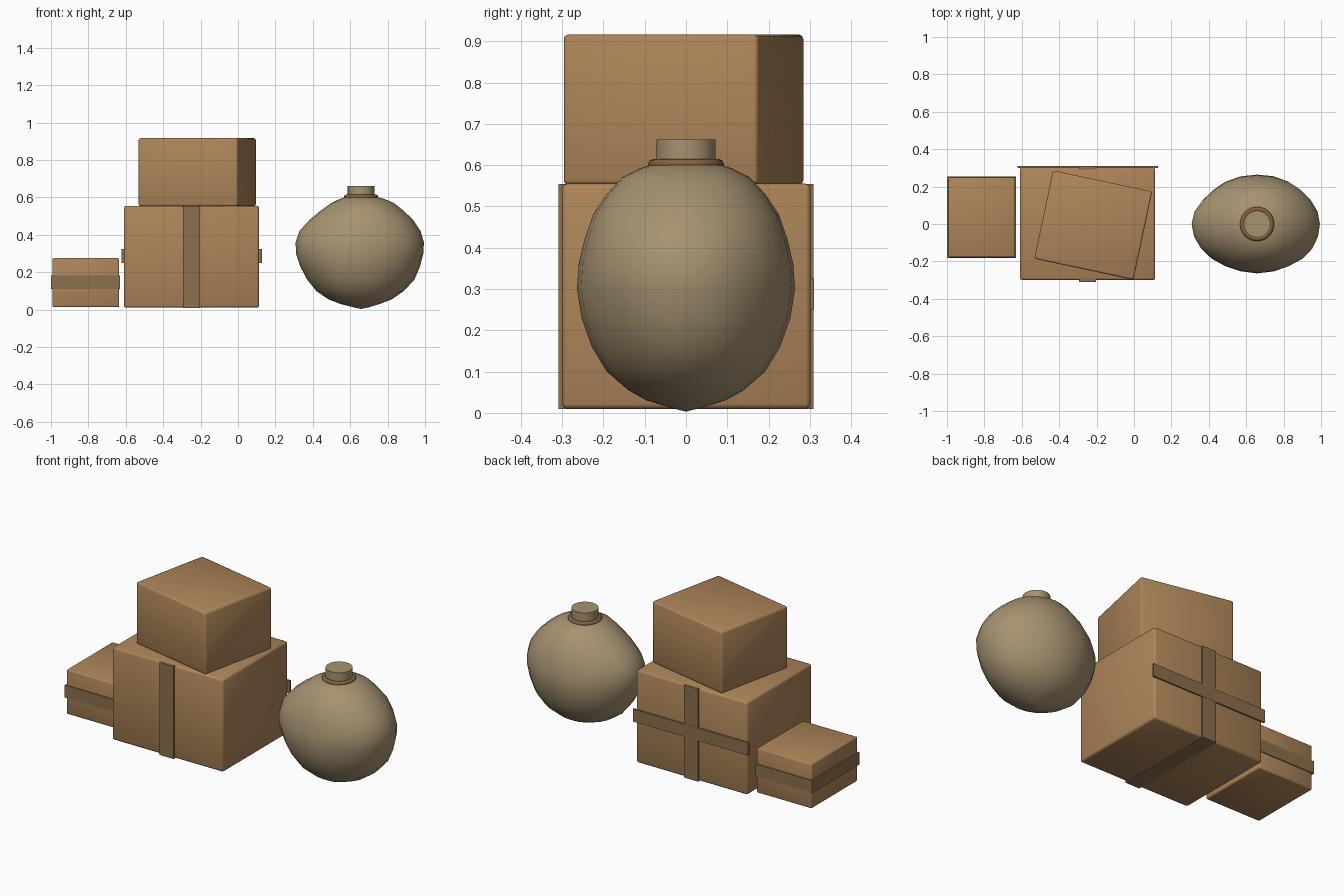
import bpy, bmesh, math

if "Cube" in bpy.data.objects:
    bpy.data.objects.remove(bpy.data.objects["Cube"])


def material(name, rgb):
    m = bpy.data.materials.new(name)
    m.diffuse_color = (*rgb, 1)
    m.use_nodes = True
    m.node_tree.nodes["Principled BSDF"].inputs["Base Color"].default_value = m.diffuse_color
    return m


CARD = material("cardboard", (0.42, 0.235, 0.10))
TAPE = material("brown tape", (0.27, 0.16, 0.075))
CLOTH = material("sack cloth", (0.38, 0.29, 0.165))
CORD = material("brown cord", (0.23, 0.12, 0.05))


def finish(name, bm, mat, angle=None):
    me = bpy.data.meshes.new(name)
    bmesh.ops.recalc_face_normals(bm, faces=bm.faces)
    bm.to_mesh(me)
    bm.free()
    me.materials.append(mat)
    ob = bpy.data.objects.new(name, me)
    bpy.context.collection.objects.link(ob)
    if angle:
        me.shade_smooth()
        me.set_sharp_from_angle(angle=math.radians(angle))
    return ob


def box(name, mat, x, y, z, bevel=0.0, turn=0.0):
    """Box from (min, max) ranges, turned about its own centre."""
    bm = bmesh.new()
    bmesh.ops.create_cube(bm, size=1)
    for v in bm.verts:
        for i, (a, b) in enumerate((x, y, z)):
            v.co[i] *= b - a
    if bevel:
        bmesh.ops.bevel(bm, geom=bm.edges[:], offset=bevel, segments=2,
                        profile=0.5, affect='EDGES')
    ob = finish(name, bm, mat, 50 if bevel else None)
    ob.location = [(a + b) / 2 for a, b in (x, y, z)]
    ob.rotation_euler.z = math.radians(turn)
    return ob


# Large box, with a strap over it and a cross strap on the back
box("large_box", CARD, (-0.61, 0.113), (-0.30, 0.302), (0.01, 0.555), 0.012)
box("large_box_strap", TAPE, (-0.295, -0.203), (-0.309, 0.309), (0.009, 0.554))
box("large_box_back_strap", TAPE, (-0.622, 0.128), (0.300, 0.310), (0.25, 0.325))

# Turned box on top
box("top_box", CARD, (-0.489, 0.053), (-0.247, 0.235), (0.553, 0.916), 0.01, -12)

# Small box with strap
box("small_box", CARD, (-0.992, -0.635), (-0.178, 0.25), (0.013, 0.275), 0.007)
box("small_box_strap", TAPE, (-1.0, -0.63), (-0.183, 0.255), (0.11, 0.183))

# Sack: rings given as height, left, right and side half-widths
RINGS = [(0.012, 0.04, 0.04, 0.035), (0.03, 0.11, 0.10, 0.095),
         (0.055, 0.175, 0.165, 0.14), (0.10, 0.24, 0.23, 0.192),
         (0.16, 0.288, 0.285, 0.228), (0.23, 0.325, 0.315, 0.253),
         (0.30, 0.348, 0.333, 0.264), (0.36, 0.350, 0.336, 0.260),
         (0.42, 0.330, 0.318, 0.246), (0.48, 0.275, 0.278, 0.225),
         (0.53, 0.215, 0.225, 0.192), (0.57, 0.158, 0.175, 0.155),
         (0.592, 0.112, 0.122, 0.112), (0.606, 0.07, 0.07, 0.07)]
N = 24
bm = bmesh.new()
rows = []
for z, left, right, side in RINGS:
    row = []
    for k in range(N):
        a = 2 * math.pi * k / N
        c, s = math.cos(a), math.sin(a)
        lump = 1 + math.sin(2 * a) ** 2 * (
            0.02 * math.sin(9 * z + 3 * a) - (0.03 if c < 0 else 0.0))
        row.append(bm.verts.new((0.658 + c * lump * (right if c > 0 else left),
                                 s * lump * side, z)))
    rows.append(row)
for r0, r1 in zip(rows, rows[1:]):
    for k in range(N):
        j = (k + 1) % N
        bm.faces.new((r0[k], r0[j], r1[j], r1[k]))
tip = bm.verts.new((0.658, 0, 0.003))
for k in range(N):
    bm.faces.new((tip, rows[0][(k + 1) % N], rows[0][k]))
bm.faces.new(rows[-1])
finish("sack", bm, CLOTH, 60)

# Gathered neck of the sack
bm = bmesh.new()
bmesh.ops.create_cone(bm, cap_ends=True, segments=24, radius1=0.072,
                      radius2=0.072, depth=0.08)
neck = finish("sack_neck", bm, CLOTH, 40)
neck.location = (0.658, 0, 0.622)

# Cord tied round the neck
bpy.ops.mesh.primitive_torus_add(location=(0.658, 0, 0.602), major_radius=0.079,
                                 minor_radius=0.013, major_segments=24, minor_segments=8)
cord = bpy.context.object
cord.name = "sack_cord"
cord.data.materials.append(CORD)
cord.data.shade_smooth()
